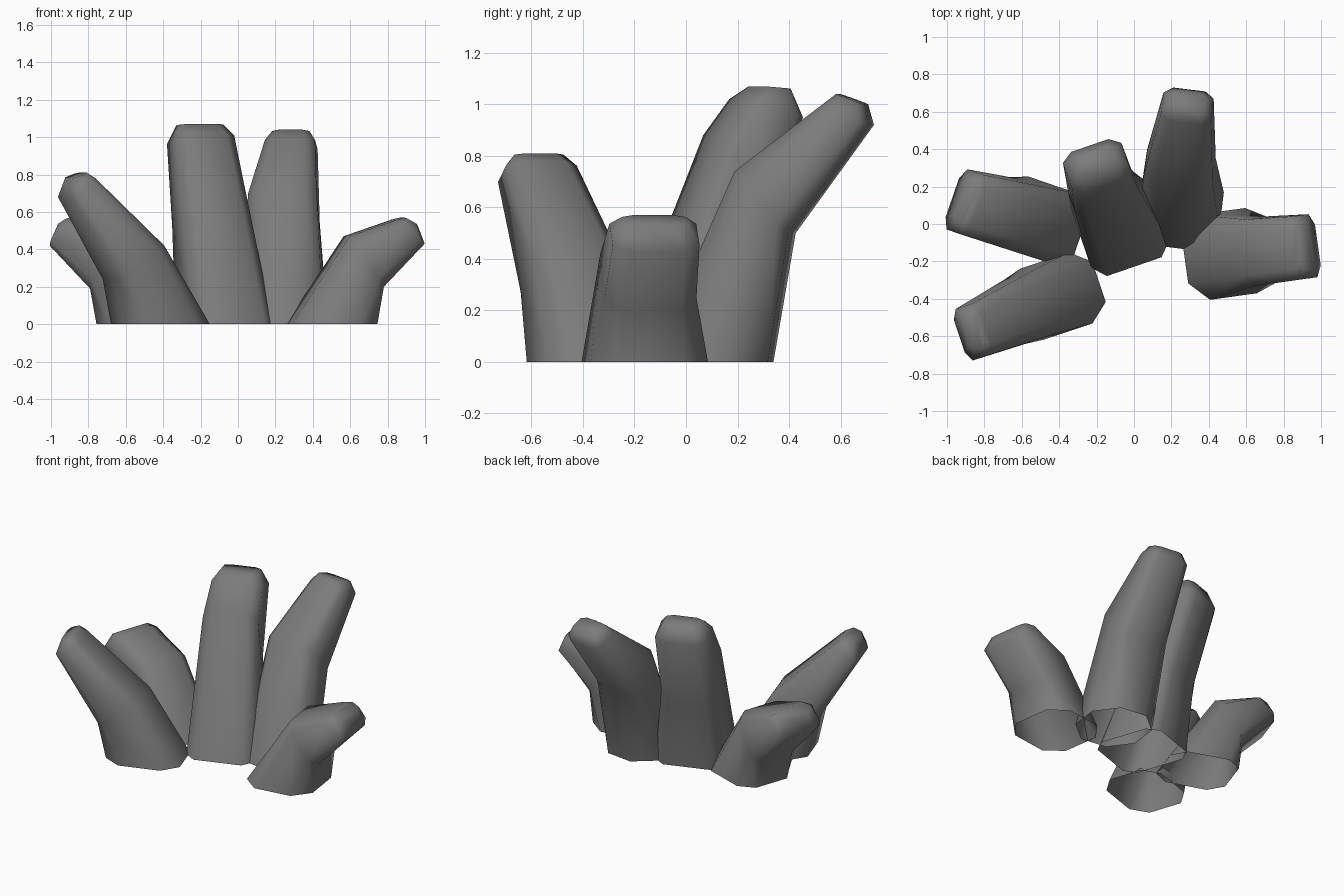
import bpy, bmesh, math
from mathutils import Vector

cube = bpy.data.objects.get("Cube")
if cube:
    bpy.data.objects.remove(cube, do_unlink=True)

# Single stone grey material
grey = bpy.data.materials.new("stone_grey")
grey.use_nodes = True
COLOR = (0.2, 0.2, 0.2, 1)
grey.diffuse_color = COLOR
grey.node_tree.nodes["Principled BSDF"].inputs["Base Color"].default_value = COLOR


def section(c):
    """Square with cut corners, (along lean, across); c sets how far the flats reach."""
    return [(1, c), (c, 1), (-c, 1), (-1, c), (-1, -c), (-c, -1), (c, -1), (1, -c)]


def finger(name, centre, azimuth, base_flat, rings):
    """Loft a bent stalk; each ring is outer r, outer z, inner r, inner z, half width, sideways shift."""
    a = math.radians(azimuth)
    lean = Vector((math.cos(a), math.sin(a), 0))
    side = Vector((math.sin(a), -math.cos(a), 0))
    base = Vector((*centre, 0))
    bm = bmesh.new()
    loops = []
    for r_out, z_out, r_in, z_in, width, shift in rings:
        outer = lean * r_out + Vector((0, 0, z_out))
        inner = lean * r_in + Vector((0, 0, z_in))
        mid, half = (outer + inner) / 2, (outer - inner) / 2
        flat = 0.64 if loops else base_flat
        loops.append([bm.verts.new(base + mid + half * u + side * (width * v + shift))
                      for u, v in section(flat)])
    for low, high in zip(loops, loops[1:]):
        for i in range(len(low)):
            bm.faces.new((low[i - 1], low[i], high[i], high[i - 1]))
    tip = bm.faces.new(loops[-1])
    # Shell is open at the bottom: make sure the tip faces up
    bmesh.ops.recalc_face_normals(bm, faces=bm.faces)
    if tip.normal.z < 0:
        bmesh.ops.reverse_faces(bm, faces=bm.faces)
    for f in bm.faces:
        f.smooth = True
    mesh = bpy.data.meshes.new(name)
    bm.to_mesh(mesh)
    bm.free()
    mesh.materials.append(grey)
    obj = bpy.data.objects.new(name, mesh)
    bpy.context.collection.objects.link(obj)


# Rings run base, bend, shoulder, tip
finger("front_right_stalk", (-.415, -.385), 198.5, .57, [
    (.24, 0, -.24, 0, .2, 0), (.29, .24, .02, .42, .18, -.01),
    (.56, .68, .41, .78, .145, -.04), (.53, .78, .45, .81, .1, -.04)])

finger("back_right_stalk", (-.5, .02), 161, .6, [
    (.23, 0, -.23, 0, .2, 0), (.26, .19, .08, .47, .185, -.02),
    (.485, .42, .34, .56, .17, -.04), (.445, .53, .38, .57, .12, -.04)])

finger("middle_stalk", (-.07, -.02), 109, .7, [
    (.24, 0, -.22, 0, .22, 0), (.3, .45, .14, .88, .18, -.025),
    (.47, .95, .24, 1.02, .165, -.015), (.43, 1.06, .31, 1.07, .12, -.015)])

finger("back_left_stalk", (.25, .1), 83, .42, [
    (.23, 0, -.23, 0, .22, 0), (.31, .5, .1, .74, .185, -.03),
    (.62, .92, .44, 1.0, .135, -.03), (.6, 1.0, .49, 1.04, .1, -.03)])

finger("left_stalk", (.5, -.16), 8, .55, [
    (.23, 0, -.23, 0, .23, 0), (.265, .2, .08, .47, .18, .01),
    (.485, .43, .34, .56, .17, .02), (.45, .53, .38, .57, .125, .02)])
